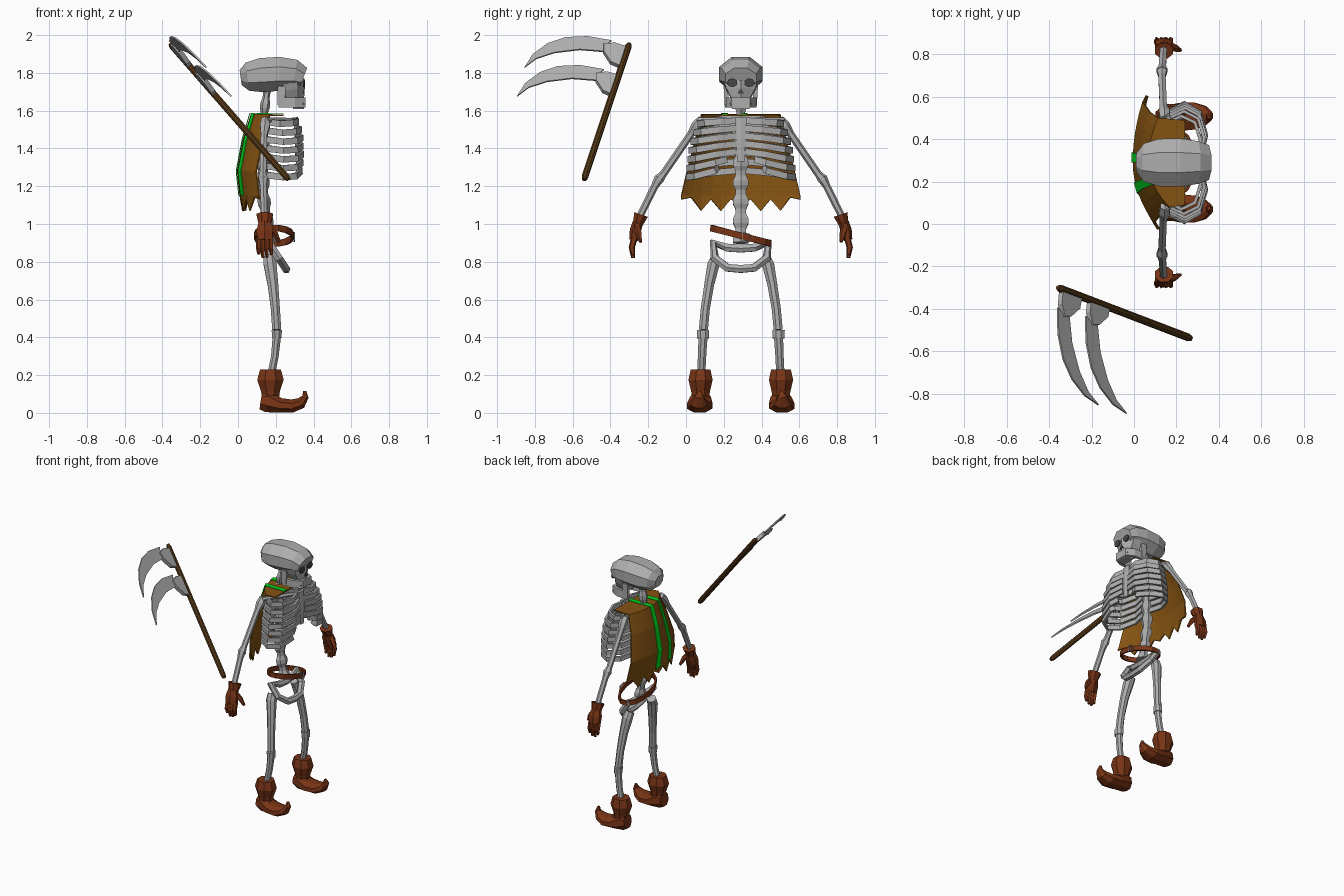
import bpy, bmesh, math
from mathutils import Vector as V

CY = 0.29  # the figure's mirror plane


def material(name, rgb):
    m = bpy.data.materials.new(name)
    m.diffuse_color = (*rgb, 1)
    return m


BONE = material("bone_grey", (0.42, 0.42, 0.42))
STEEL = material("steel_grey", (0.45, 0.45, 0.45))
LEATHER = material("red_brown_leather", (0.19, 0.035, 0.008))
CLOTH = material("brown_cloth", (0.23, 0.085, 0.006))
GREEN = material("green_trim", (0.0, 0.75, 0.015))
WOOD = material("dark_wood", (0.085, 0.037, 0.008))
DARK = material("dark_socket", (0.06, 0.06, 0.06))


def finish(name, bm, mat):
    bmesh.ops.recalc_face_normals(bm, faces=bm.faces)
    me = bpy.data.meshes.new(name)
    bm.to_mesh(me)
    bm.free()
    me.materials.append(mat)
    ob = bpy.data.objects.new(name, me)
    bpy.context.collection.objects.link(ob)
    return ob


def loft(name, stations, mat, n=8, side=(0, 1, 0), closed=False):
    """Sweep an n-sided ring; station = (x, y, z, radius along side, other radius)."""
    bm = bmesh.new()
    pts = [V(s[:3]) for s in stations]
    k = len(pts)
    grow = 1 / math.cos(math.pi / n)
    rings = []
    for i, s in enumerate(stations):
        a = pts[i - 1] if closed or i else pts[0]
        b = pts[(i + 1) % k] if closed or i < k - 1 else pts[-1]
        t = (b - a).normalized()
        sd = V(side)
        sd = (sd - t * sd.dot(t)).normalized()
        up = t.cross(sd)
        ring = []
        for j in range(n):
            g = 2 * math.pi * (j + 0.5) / n
            ring.append(bm.verts.new(pts[i] + sd * s[3] * grow * math.cos(g)
                                     + up * s[4] * grow * math.sin(g)))
        rings.append(ring)
    for i in range(k if closed else k - 1):
        r, q = rings[i], rings[(i + 1) % k]
        for j in range(n):
            bm.faces.new((r[j], r[(j + 1) % n], q[(j + 1) % n], q[j]))
    if not closed:
        bm.faces.new(rings[0])
        bm.faces.new(rings[-1])
    return finish(name, bm, mat)


def prism(name, pts, depth, mat):
    """Extrude a flat outline by the vector depth, centred."""
    bm = bmesh.new()
    d = V(depth) / 2
    lo = [bm.verts.new(V(p) - d) for p in pts]
    hi = [bm.verts.new(V(p) + d) for p in pts]
    bm.faces.new(lo)
    bm.faces.new(hi)
    for i in range(len(pts)):
        j = (i + 1) % len(pts)
        bm.faces.new((lo[i], lo[j], hi[j], hi[i]))
    return finish(name, bm, mat)


# Skull: cranium, upper jaw, lower jaw
loft("cranium", [(x, CY, z, w, h) for x, z, w, h in (
    (.014, 1.775, .045, .04), (.05, 1.78, .09, .075), (.12, 1.788, .112, .09),
    (.22, 1.795, .114, .09), (.30, 1.79, .10, .08), (.345, 1.772, .082, .058))], BONE)
loft("upper_jaw", [(.275, CY, 1.745, .088, .07), (.283, CY, 1.71, .075, .062),
                   (.287, CY, 1.665, .05, .055)], BONE, 6)
loft("lower_jaw", [(x, CY + o, 1.643, .027, .011) for x, o in (
    (.215, .073), (.30, .068), (.347, .045), (.347, -.045), (.30, -.068), (.215, -.073))],
    BONE, 4, (0, 0, 1))
loft("chin", [(.32, CY, 1.608, .045, .03), (.32, CY, 1.64, .058, .03)], BONE, 4)
for s in (-1, 1):
    loft("jaw_hinge", [(.228, CY + s * .074, 1.63, .011, .018),
                       (.232, CY + s * .08, 1.73, .011, .022)], BONE, 4)
    prism("eye_socket", [(.349, CY + s * (.045 + .029 * math.cos(a)), 1.748 + .024 * math.sin(a))
                         for a in [math.tau * i / 7 for i in range(7)]], (.008, 0, 0), DARK)
prism("nose_hole", [(.349, CY - .016, 1.69), (.349, CY + .016, 1.69), (.349, CY, 1.722)],
      (.008, 0, 0), DARK)

# Spine with knobbly vertebrae
spine = []
for i in range(33):
    z = .90 + i * .0255
    x = .133 + .04 * max(0, (1.2 - z) / .3) ** 1.5 + .02 * max(0, (z - 1.55) / .15)
    big = (.040 if z < 1.5 else .030) * (1 if i % 4 < 2 else .72)
    spine.append((x, CY, z, big, big * .75))
loft("spine", spine, BONE, 6)

# Ribs, collar bones and breastbone
for s in (-1, 1):
    for i in range(7):
        z = 1.535 - i * .047
        w = (.80, .88, .94, .98, 1.0, 1.02, 1.03)[i]
        f = (.93, .98, 1, 1, 1.01, 1, .99)[i]
        lift = .012 + .006 * i
        end = .025 if i < 5 else .03 + .045 * (i - 4)
        path = ((.13, .02, .03), (.115, .13, .02), (.16, .235, .005), (.24, .275, -.005),
                (.31, .235, 0), (.338, .13, lift * .6), (.315, end, lift))
        loft("rib", [(x * (f if x > .2 else 1), CY + s * o * (w if o > .1 else 1), z + dz,
                      .017, .008) for x, o, dz in path], BONE, 4, (0, 0, 1))
    loft("collar_bone", [(.28, CY + s * .03, 1.55, .012, .012),
                         (.15, CY + s * .225, 1.55, .014, .014)], BONE, 6, (0, 0, 1))
loft("breastbone", [(.305, CY, 1.565, .032, .01), (.312, CY, 1.45, .025, .01),
                    (.312, CY, 1.33, .02, .01)], BONE, 6)

# Pelvis ring, tilted forward
half = [(.075, .875), (.145, .90), (.138, .82), (.07, .768)]
ring = [(0, .87)] + half + [(0, .762)] + [(-o, z) for o, z in reversed(half)]
loft("pelvis", [(.15 + (.92 - z) * .66, CY + o, z, .02, .021) for o, z in ring],
     BONE, 6, (1, 0, .66), True)

# Slanted belt with buckle
loft("belt", [(.19 + .10 * math.cos(a), CY + .16 * math.sin(a),
               .938 - .0416 * math.sin(a), .017, .006)
              for a in [math.tau * i / 14 for i in range(14)]], LEATHER, 4, (0, 0, 1), True)
loft("buckle", [(.297, CY + .028 + a, .931 + b - .26 * a, .004, .003) for a, b in (
    (-.02, -.02), (.02, -.02), (.02, .02), (-.02, .02))], STEEL, 4, (1, 0, 0), True)

# Arms, gloves, legs and boots, mirrored
for s in (-1, 1):
    def limb(name, pts, mat, n=8, side=(1, 0, 0)):
        loft(name, [(x, CY + s * o, z, a, b) for x, o, z, a, b in pts], mat, n, side)

    limb("upper_arm", [(.145, .205, 1.555, .02, .02), (.143, .235, 1.52, .026, .024),
                       (.138, .265, 1.475, .017, .017), (.132, .41, 1.265, .017, .017),
                       (.132, .435, 1.235, .025, .024)], BONE, 6)
    limb("forearm", [(.132, .43, 1.245, .024, .024), (.134, .455, 1.20, .017, .017),
                     (.14, .54, 1.03, .016, .016)], BONE, 6)
    limb("glove_cuff", [(.142, .528, 1.05, .043, .038), (.142, .54, 1.015, .036, .03),
                        (.14, .546, .995, .03, .025)], LEATHER, 8)
    limb("glove_palm", [(.14, .544, 1.01, .03, .024), (.142, .558, .965, .043, .026),
                        (.14, .568, .915, .04, .02)], LEATHER, 6)
    for i, tip in enumerate((.84, .82, .822, .838)):
        x = .108 + .022 * i
        limb("glove_finger", [(x, .563, .93, .011, .015), (x, .577, .875, .011, .014),
                              (x + .003, .570, tip, .007, .008)], LEATHER, 5)
    limb("glove_thumb", [(.165, .552, .985, .016, .016), (.195, .54, .95, .014, .014),
                         (.218, .53, .905, .007, .008)], LEATHER, 5, (0, 1, 0))

    limb("thigh_bone", [(.165, .125, .825, .03, .03), (.17, .145, .785, .034, .032),
                        (.185, .167, .68, .028, .026), (.198, .188, .55, .024, .024),
                        (.205, .198, .44, .024, .024)], BONE)
    limb("knee", [(.205, .20, .438, .027, .033), (.206, .20, .395, .025, .031)], BONE)
    limb("shin_bone", [(.205, .20, .40, .022, .024), (.195, .205, .30, .02, .022),
                       (.175, .21, .20, .02, .022)], BONE)
    limb("boot_cuff", [(.172, .213, .23, .055, .052), (.172, .213, .175, .07, .064),
                       (.172, .213, .115, .05, .05), (.172, .213, .08, .045, .045)], LEATHER)
    limb("boot_shoe", [(.122, .212, .068, .045, .05), (.16, .213, .062, .055, .06),
                       (.22, .216, .04, .066, .039), (.285, .22, .036, .064, .035),
                       (.333, .222, .052, .045, .03), (.357, .22, .085, .024, .017),
                       (.353, .215, .115, .008, .008)], LEATHER, 8, (0, 1, 0))

# Ragged cape: laid over the shoulders, then down the back
ROWS = ((1.575, .24, .20), (1.578, .07, .21), (1.45, .03, .24),
        (1.28, -.002, .285), (1.15, .012, .315))
HEM = (1.13, 1.14, 1.07, 1.13, 1.068, 1.13, 1.10)


def cape_point(r, c, out=0.0):
    u = c / 6
    z, x, w = ROWS[min(r, 4)]
    if r:
        x += (.10 if u < 0 else .045) * u * u
    if r == 5:
        z, x = HEM[6 - abs(c)], x + .008
    return V((x - (out if r else 0), CY + w * u, z + (out if r < 2 else 0)))


def cape_sheet(name, cols, rows, out, thick, mat):
    bm = bmesh.new()
    g = [[bm.verts.new(cape_point(r, c, out)) for c in cols] for r in range(rows)]
    for r in range(rows - 1):
        for c in range(len(cols) - 1):
            bm.faces.new((g[r][c], g[r][c + 1], g[r + 1][c + 1], g[r + 1][c]))
    ob = finish(name, bm, mat)
    mod = ob.modifiers.new("thickness", 'SOLIDIFY')
    mod.thickness = thick
    mod.offset = 0


cape_sheet("cape", range(-6, 7), 6, 0, .008, CLOTH)
cape_sheet("cape_trim_left", (0, 1), 5, .008, .004, GREEN)
cape_sheet("cape_trim_right", (-3, -2), 5, .008, .004, GREEN)

# Floating twin-bladed scythe; both blades lie in one slanted plane
loft("scythe_handle", [(-.36, -.30, 1.955, .01, .01), (-.347, -.305, 1.94, .017, .017),
                       (.255, -.535, 1.25, .017, .017), (.268, -.54, 1.235, .012, .012)], WOOD, 8)
BLADE = ((-.855, 1.828), (-.812, 1.897), (-.733, 1.955), (-.638, 1.987), (-.521, 1.992),
         (-.394, 1.97), (-.425, 1.945), (-.425, 1.912), (-.563, 1.923), (-.696, 1.907),
         (-.791, 1.876))
TANG = ((-.437, 1.947), (-.378, 1.953), (-.318, 1.934), (-.352, 1.833), (-.40, 1.853),
        (-.437, 1.91))
NORMAL = V((1, .1657, .824)).normalized()
for dy, dz in ((0, 0), (-.040, -.153)):
    for name, outline, t in (("scythe_blade", BLADE, .009), ("blade_mount", TANG, .026)):
        pts = [(y + dy, z + dz) for y, z in outline]
        prism(name, [(1.197 - .1657 * y - .824 * z, y, z) for y, z in pts], NORMAL * t, STEEL)
